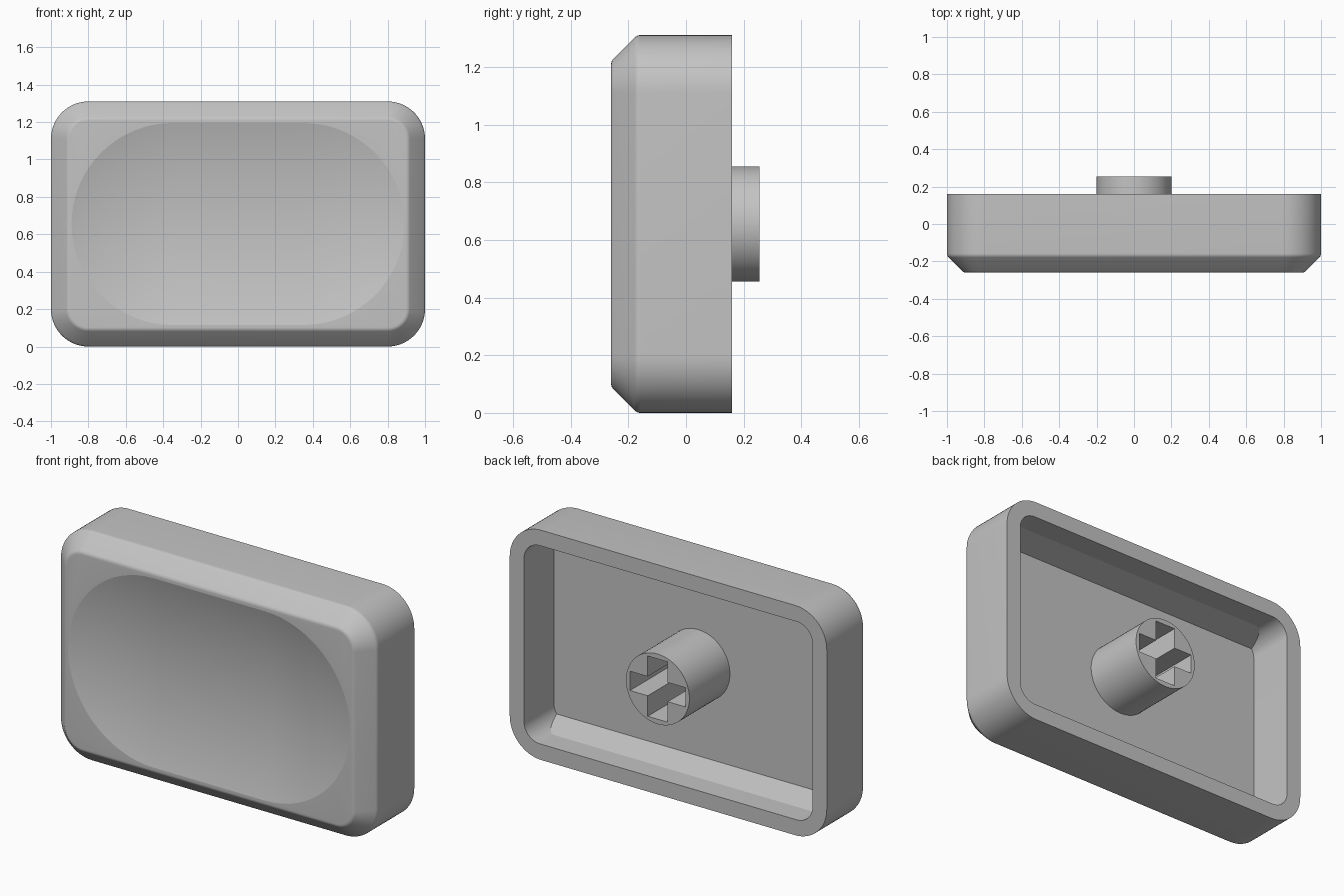
import bpy, bmesh, math
from math import sin, cos, tan, radians, pi

cube = bpy.data.objects.get("Cube")
if cube:
    bpy.data.objects.remove(cube, do_unlink=True)

MID = 0.655            # height of the centre line
FRONT, BACK = -0.26, 0.16
FLOOR = -0.11          # inner floor of the hollow

grey = bpy.data.materials.new("plain grey")
grey.use_nodes = True
grey.diffuse_color = (0.55, 0.55, 0.55, 1)
grey.node_tree.nodes["Principled BSDF"].inputs["Base Color"].default_value = (0.55, 0.55, 0.55, 1)


def finish(bm, name):
    bmesh.ops.remove_doubles(bm, verts=bm.verts, dist=1e-5)
    bmesh.ops.recalc_face_normals(bm, faces=bm.faces)
    mesh = bpy.data.meshes.new(name)
    bm.to_mesh(mesh)
    bm.free()
    mesh.materials.append(grey)
    obj = bpy.data.objects.new(name, mesh)
    bpy.context.collection.objects.link(obj)
    return obj


def rounded_rect(hx, hz, r, steps=16):
    """Outline of a rounded rectangle; r = hz gives a stadium or circle."""
    pts = []
    for quarter, (sx, sz) in enumerate([(1, 1), (-1, 1), (-1, -1), (1, -1)]):
        for i in range(steps + 1):
            a = (quarter + i / steps) * pi / 2
            pts.append((sx * (hx - r) + r * cos(a), sz * (hz - r) + r * sin(a)))
    return pts


def loft(name, sections):
    """Skin rounded rectangles (hx, hz, r, y) along y and cap both ends."""
    bm = bmesh.new()
    rings = [[bm.verts.new((x, y, MID + z)) for x, z in rounded_rect(hx, hz, r)]
             for hx, hz, r, y in sections]
    for a, b in zip(rings, rings[1:]):
        for i in range(len(a)):
            j = (i + 1) % len(a)
            bm.faces.new((a[i], a[j], b[j], b[i]))
    bm.faces.new(rings[0])
    bm.faces.new(rings[-1])
    return finish(bm, name)


def prism_x(name, half, profile):
    """Extrude a (y, z) profile along x."""
    bm = bmesh.new()
    face = bm.faces.new([bm.verts.new((-half, y, MID + z)) for y, z in profile])
    out = bmesh.ops.extrude_face_region(bm, geom=[face])["geom"]
    bmesh.ops.translate(bm, vec=(2 * half, 0, 0),
                        verts=[v for v in out if isinstance(v, bmesh.types.BMVert)])
    return finish(bm, name)


def cut(obj, cutter):
    mod = obj.modifiers.new("cut", "BOOLEAN")
    mod.operation, mod.solver, mod.object = "DIFFERENCE", "EXACT", cutter
    bpy.context.view_layer.objects.active = obj
    bpy.ops.object.modifier_apply(modifier=mod.name)
    bpy.data.objects.remove(cutter, do_unlink=True)


# Shell with a softly rounded chamfer around the front
chamfer, fillet = 0.09, 0.03
ease = fillet * tan(radians(22.5))
profile = [(0, BACK)]
for i in range(6):
    a = radians(9 * i)
    profile.append((fillet - fillet * cos(a), FRONT + chamfer + ease - fillet * sin(a)))
for i in range(6):
    a = radians(45 + 9 * i)
    profile.append((chamfer + ease - fillet * cos(a), FRONT + fillet - fillet * sin(a)))
shell = loft("cap_shell", [(1 - d, MID - d, 0.2 - d, y) for d, y in profile])

# Shallow scooped dish in the front face
reach, depth, straight = 0.54, 0.07, 0.35
R = (reach ** 2 + depth ** 2) / (2 * depth)
sections = []
for i in range(25):
    rho = 0.6 - 0.595 * i / 24
    y = FRONT + depth - R + math.sqrt(R * R - rho * rho)
    sections.append((straight + rho, rho, rho, y))
rim = sections[0]
cut(shell, loft("dish_cutter", [rim[:3] + (FRONT - 0.1,)] + sections))

# Hollow back, with sloped ramps along the floor's upper and lower edges
hollow = loft("hollow_cutter", [(0.91, MID - 0.09, 0.1, y) for y in (FLOOR, BACK + 0.1)])
wall = MID - 0.09
for s in (1, -1):
    ramp = [(0.03, s * wall), (0.03, s * (wall + 0.1)),
            (FLOOR - 0.07, s * (wall + 0.1)), (FLOOR - 0.07, s * (wall - 0.0675))]
    cut(hollow, prism_x("ramp_cutter", 1.1, ramp))
cut(shell, hollow)

# Round stem with a cross-shaped socket
stem = loft("stem", [(0.2, 0.2, 0.2, y) for y in (FLOOR - 0.02, 0.255)])
for hx, hz in ((0.175, 0.055), (0.063, 0.172)):
    cut(stem, loft("slot_cutter", [(hx, hz, 0, y) for y in (FLOOR + 0.02, 0.35)]))

# Smooth shading with crisp edges
for obj in (shell, stem):
    bpy.ops.object.select_all(action="DESELECT")
    obj.select_set(True)
    bpy.context.view_layer.objects.active = obj
    bpy.ops.object.shade_smooth_by_angle(angle=radians(12))
